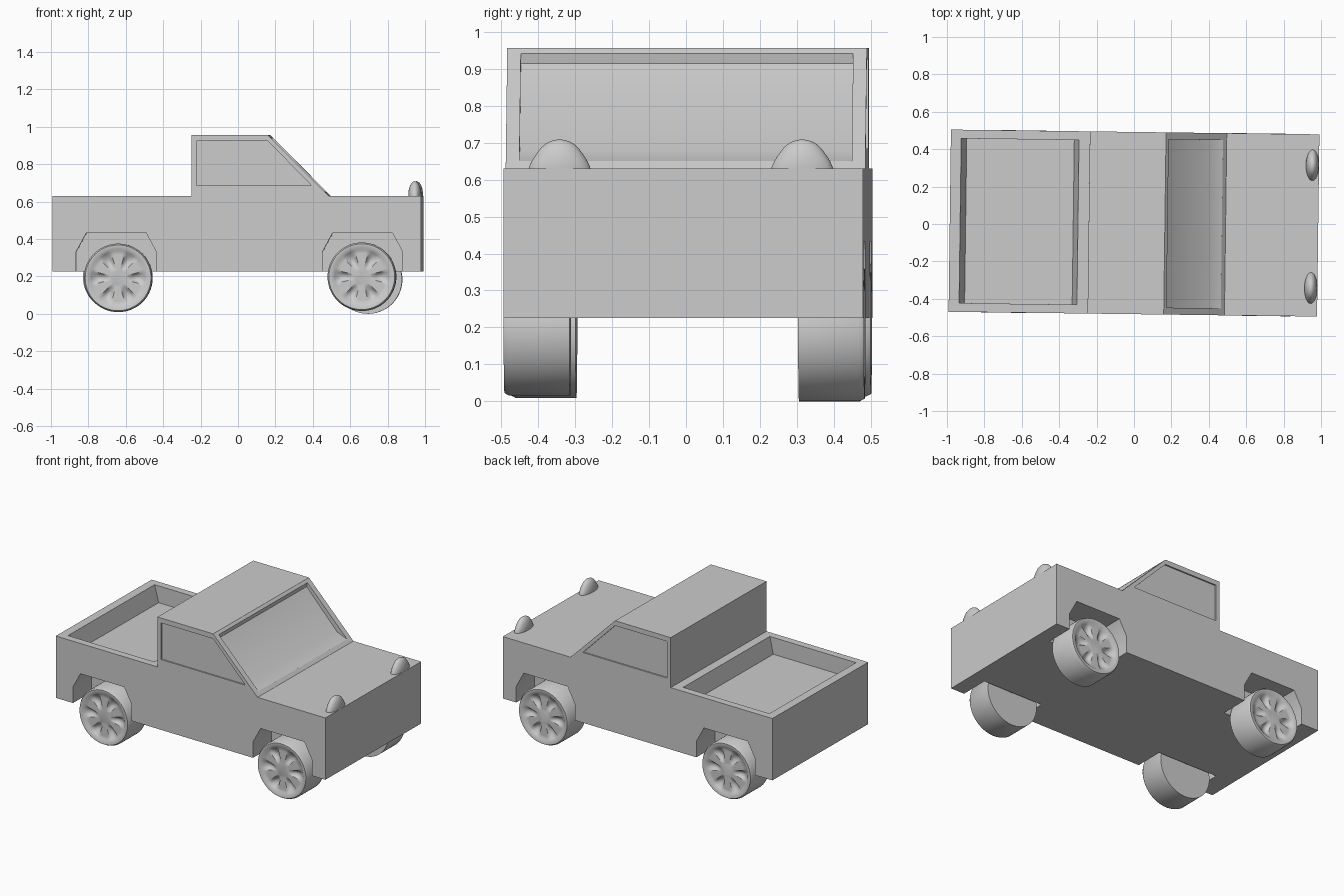
import bpy, bmesh, math
from mathutils import Matrix, Vector

if "Cube" in bpy.data.objects:
    bpy.data.objects.remove(bpy.data.objects["Cube"], do_unlink=True)

clay = bpy.data.materials.new("clay_grey")
clay.use_nodes = True
colour = (0.6, 0.6, 0.6, 1)
clay.diffuse_color = colour
clay.node_tree.nodes["Principled BSDF"].inputs["Base Color"].default_value = colour

# The whole truck stands turned very slightly about z
TURN = Matrix.Translation((0, 0.005, 0)) @ Matrix.Rotation(-0.013, 4, 'Z')
HALF = 0.487


def finish(name, bm, angle=40):
    bmesh.ops.recalc_face_normals(bm, faces=bm.faces)
    bm.transform(TURN)
    mesh = bpy.data.meshes.new(name)
    bm.to_mesh(mesh)
    bm.free()
    mesh.materials.append(clay)
    obj = bpy.data.objects.new(name, mesh)
    bpy.context.collection.objects.link(obj)
    activate(obj)
    bpy.ops.object.shade_smooth_by_angle(angle=math.radians(angle))
    return obj


def activate(obj):
    bpy.ops.object.select_all(action='DESELECT')
    obj.select_set(True)
    bpy.context.view_layer.objects.active = obj


def prism(name, profile, y0, y1):
    """Extrude an x-z outline from y0 to y1."""
    bm = bmesh.new()
    face = bm.faces.new([bm.verts.new((x, y0, z)) for x, z in profile])
    out = bmesh.ops.extrude_face_region(bm, geom=[face])
    moved = [v for v in out["geom"] if isinstance(v, bmesh.types.BMVert)]
    bmesh.ops.translate(bm, verts=moved, vec=(0, y1 - y0, 0))
    return finish(name, bm)


def carve(target, cutter):
    cutter.hide_render = True
    mod = target.modifiers.new("carve", 'BOOLEAN')
    mod.operation = 'DIFFERENCE'
    mod.solver = 'EXACT'
    mod.object = cutter
    activate(target)
    bpy.ops.object.modifier_apply(modifier=mod.name)
    bpy.data.objects.remove(cutter, do_unlink=True)


# Body and cab share one side outline
truck_body = prism("truck_body", [
    (-0.985, 0.225), (0.985, 0.225), (0.985, 0.63), (0.49, 0.63),
    (0.165, 0.957), (-0.242, 0.957), (-0.242, 0.63), (-0.985, 0.63)], -HALF, HALF)

# Cargo bed with slightly sloping walls
carve(truck_body, prism("bed_cutter", [
    (-0.90, 0.52), (-0.325, 0.52), (-0.295, 0.65), (-0.935, 0.65)], -0.44, 0.44))

# Windscreen recess between the pillars, ending in a shallow sill
carve(truck_body, prism("windscreen_cutter", [
    (0.185, 0.97), (0.175, 0.915), (0.395, 0.68), (0.47, 0.65), (0.52, 0.70)], -0.45, 0.45))

for side in (-1, 1):
    # Shallow side windows
    carve(truck_body, prism("window_cutter", [
        (-0.215, 0.685), (0.40, 0.685), (0.165, 0.925), (-0.215, 0.925)],
        side * (HALF - 0.009), side * 0.6))
    # Wheel arches
    for x in (-0.645, 0.672):
        carve(truck_body, prism("arch_cutter", [
            (x - 0.215, 0.1), (x - 0.215, 0.33), (x - 0.16, 0.432),
            (x + 0.16, 0.432), (x + 0.215, 0.33), (x + 0.215, 0.1)],
            side * 0.30, side * 0.6))

soft = truck_body.modifiers.new("soft_edges", 'BEVEL')
soft.width = 0.009
soft.segments = 2
soft.limit_method = 'ANGLE'
soft.angle_limit = math.radians(30)
activate(truck_body)
bpy.ops.object.shade_smooth_by_angle(angle=math.radians(35))


def wheel(name, x, side, z, radius=0.183):
    """Lathed wheel whose outer face has six pressed pockets between spokes."""
    bm = bmesh.new()
    count = 72
    # radius fraction, distance out from the inner face
    stations = [(1.0, 0.0), (1.0, 0.165), (0.96, 0.178), (0.85, 0.178), (0.78, 0.168),
                (0.68, 0.168), (0.57, 0.168), (0.46, 0.168), (0.35, 0.168), (0.26, 0.168)]
    rings = []
    for frac, out in stations:
        ring = []
        for i in range(count):
            a = math.tau * i / count
            pocket = max(0, math.cos(6 * a)) ** 0.7
            fade = max(0, 1 - ((frac - 0.55) / 0.24) ** 2)
            y = side * (0.31 + out - 0.022 * pocket * fade)
            ring.append(bm.verts.new((x + radius * frac * math.cos(a), y,
                                      z + radius * frac * math.sin(a))))
        rings.append(ring)
    for a, b in zip(rings, rings[1:]):
        for i in range(count):
            j = (i + 1) % count
            bm.faces.new((a[i], a[j], b[j], b[i]))
    bm.faces.new(rings[0])
    bm.faces.new(rings[-1])
    return finish(name, bm, 45)


wheel("rear_right_wheel", -0.635, -1, 0.192)
wheel("front_right_wheel", 0.668, -1, 0.198)
wheel("rear_left_wheel", -0.65, 1, 0.196)
wheel("front_left_wheel", 0.69, 1, 0.183)

# Axles close the gap between each wheel and the body
for name, x in (("rear_axle", -0.645), ("front_axle", 0.675)):
    bm = bmesh.new()
    bmesh.ops.create_cone(bm, cap_ends=True, segments=20, radius1=0.06, radius2=0.06, depth=0.64,
                          matrix=Matrix.Translation((x, 0, 0.29)) @ Matrix.Rotation(math.pi / 2, 4, 'X'))
    finish(name, bm)

# Headlamp bumps: rounded ridges with flared feet on the bonnet's front edge
for name, y in (("right_headlamp", -0.335), ("left_headlamp", 0.322)):
    bm = bmesh.new()
    bmesh.ops.create_uvsphere(bm, u_segments=24, v_segments=16, radius=1)
    for v in bm.verts:
        flare = 1 + 0.35 * max(0, 0.5 - v.co.z)
        v.co = Vector((0.95 + 0.035 * v.co.x, y + 0.07 * flare * v.co.y, 0.635 + 0.074 * v.co.z))
    finish(name, bm)
